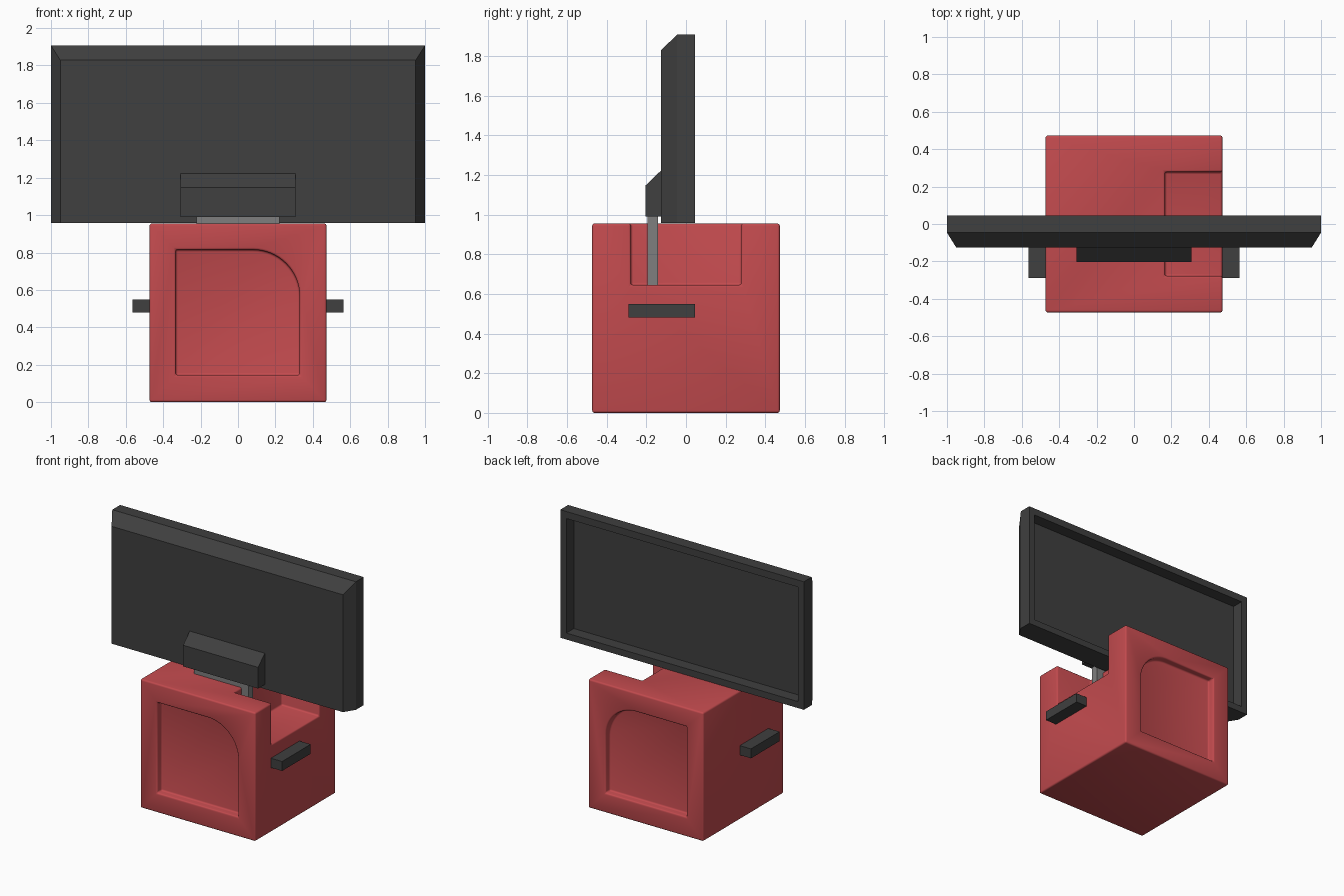
import bpy, bmesh, math

if "Cube" in bpy.data.objects:
    bpy.data.objects.remove(bpy.data.objects["Cube"])


def material(name, rgb):
    m = bpy.data.materials.new(name)
    m.diffuse_color = (*rgb, 1)
    m.use_nodes = True
    m.node_tree.nodes["Principled BSDF"].inputs["Base Color"].default_value = m.diffuse_color
    return m


RED = material("soft red", (0.54, 0.069, 0.076))
DARK = material("charcoal", (0.05, 0.05, 0.05))
GREY = material("mid grey", (0.21, 0.21, 0.21))


def loft(name, rings, mat):
    """Solid from a list of closed rings with equal point counts, capped at both ends."""
    bm = bmesh.new()
    loops = [[bm.verts.new(p) for p in ring] for ring in rings]
    n = len(loops[0])
    for a, b in zip(loops, loops[1:]):
        for i in range(n):
            j = (i + 1) % n
            bm.faces.new((a[i], a[j], b[j], b[i]))
    bm.faces.new(loops[0])
    bm.faces.new(loops[-1])
    bmesh.ops.recalc_face_normals(bm, faces=bm.faces)
    me = bpy.data.meshes.new(name)
    bm.to_mesh(me)
    bm.free()
    me.materials.append(mat)
    ob = bpy.data.objects.new(name, me)
    bpy.context.collection.objects.link(ob)
    return ob


def rect(hx, z0, z1, y):
    return [(-hx, y, z0), (hx, y, z0), (hx, y, z1), (-hx, y, z1)]


def box(name, x0, x1, y0, y1, z0, z1, mat):
    ring = lambda z: [(x0, y0, z), (x1, y0, z), (x1, y1, z), (x0, y1, z)]
    return loft(name, [ring(z0), ring(z1)], mat)


# Cube body
body = box("body", -0.473, 0.473, -0.473, 0.473, 0, 0.955, RED)

# Cutters: corner notch, and panel recess with one rounded corner, front and back
cutters = [box("notch_cutter", 0.165, 0.7, -0.278, 0.278, 0.645, 1.2, RED)]
panel = [(-0.333, 0.815), (-0.333, 0.145), (0.33, 0.145)]
for i in range(17):
    a = math.radians(90 * i / 16)
    panel.append((0.08 + 0.25 * math.cos(a), 0.565 + 0.25 * math.sin(a)))
for s, label in ((-1, "front"), (1, "back")):
    cutters.append(loft(label + "_panel_cutter",
                        [[(x, s * y, z) for x, z in panel] for y in (0.42, 0.6)], RED))

bpy.context.view_layer.objects.active = body
body.select_set(True)
for c in cutters:
    m = body.modifiers.new("cut", 'BOOLEAN')
    m.operation, m.solver, m.object = 'DIFFERENCE', 'EXACT', c
    bpy.ops.object.modifier_apply(modifier=m.name)
    bpy.data.objects.remove(c, do_unlink=True)

# Softened body edges
m = body.modifiers.new("soft edges", 'BEVEL')
m.width, m.segments = 0.012, 3
m.limit_method, m.angle_limit = 'ANGLE', math.radians(40)
m.use_clamp_overlap = False
bpy.ops.object.modifier_apply(modifier=m.name)
bpy.ops.object.shade_smooth_by_angle(angle=math.radians(35))

# Side handles
for s, label in ((-1, "left"), (1, "right")):
    x0, x1 = sorted((s * 0.46, s * 0.565))
    box(label + "_handle", x0, x1, -0.29, 0.045, 0.48, 0.55, DARK)

# Screen: recessed display at the back, chamfered top and sides at the front
loft("screen", [rect(0.95, 1.005, 1.855, -0.042),
                rect(0.95, 1.005, 1.855, 0.046),
                rect(1.0, 0.957, 1.907, 0.046),
                rect(1.0, 0.957, 1.907, -0.046),
                rect(0.95, 0.957, 1.828, -0.126)], DARK)

# Bracket with sloped top
loft("bracket", [rect(0.308, 0.99, 1.222, -0.126),
                 rect(0.308, 0.99, 1.147, -0.204)], DARK)

# Stand plate passing down into the notch
box("stand", -0.223, 0.223, -0.195, -0.14, 0.645, 0.995, GREY)
